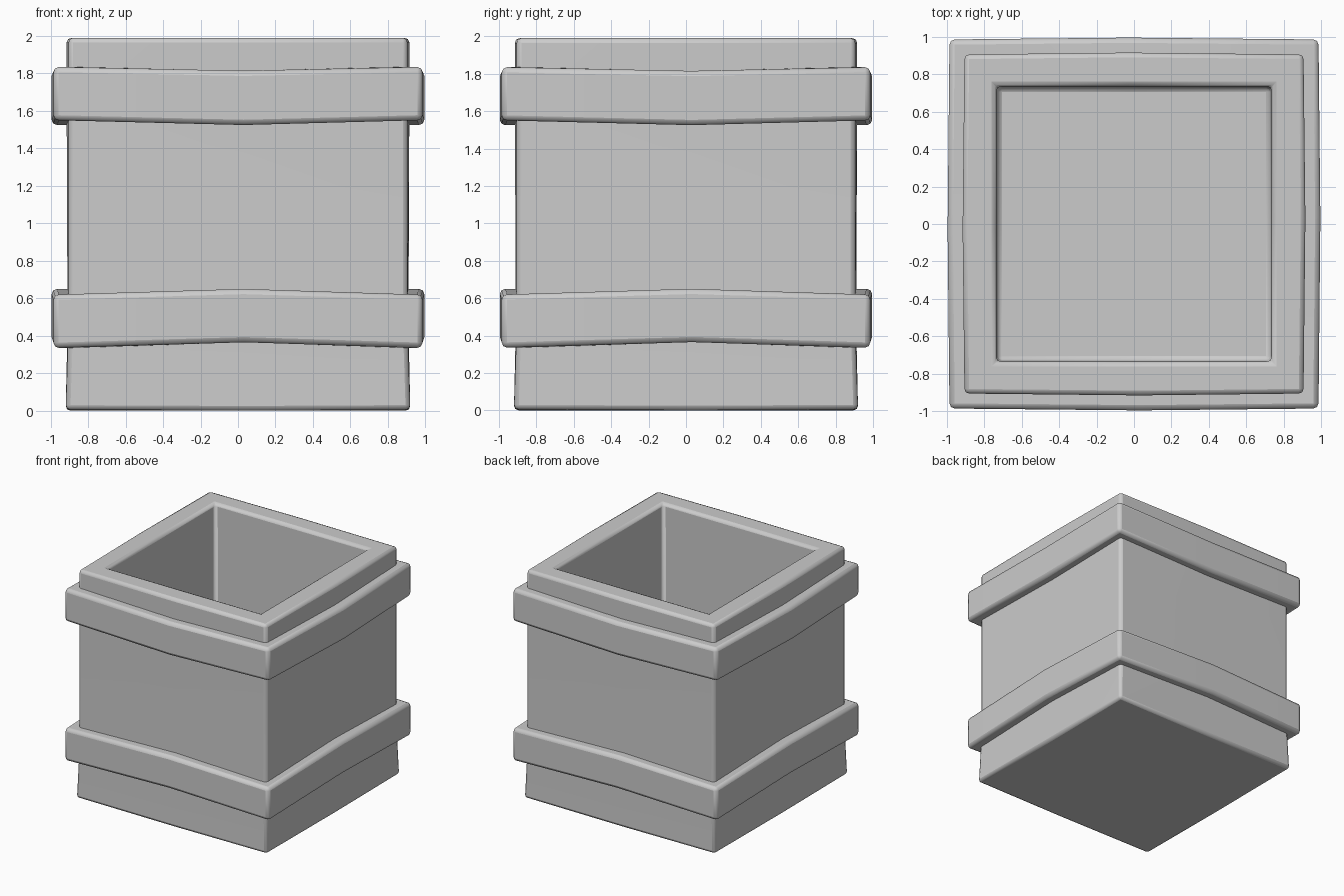
import bpy, bmesh, math

if "Cube" in bpy.data.objects:
    bpy.data.objects.remove(bpy.data.objects["Cube"])


def ring(bm, corner, z_corner, mid, z_mid):
    """Square loop of 8 points: corners plus side midpoints."""
    verts = []
    for i in range(4):
        a = i * math.pi / 2
        c, s = math.cos(a), math.sin(a)
        for x, y, z in ((corner, -corner, z_corner), (mid, 0.03, z_mid)):
            verts.append(bm.verts.new((x * c - y * s, x * s + y * c, z)))
    return verts


def build(name, profile, closed, bevel):
    bm = bmesh.new()
    rings = [ring(bm, *p) for p in profile]
    pairs = list(zip(rings, rings[1:]))
    if closed:
        pairs.append((rings[-1], rings[0]))
    else:
        bm.faces.new(rings[0])
        bm.faces.new(rings[-1])
    for a, b in pairs:
        for i in range(8):
            j = (i + 1) % 8
            bm.faces.new((a[i], a[j], b[j], b[i]))
    bmesh.ops.recalc_face_normals(bm, faces=bm.faces)
    mesh = bpy.data.meshes.new(name)
    bm.to_mesh(mesh)
    bm.free()
    ob = bpy.data.objects.new(name, mesh)
    bpy.context.collection.objects.link(ob)
    # softened edges
    mod = ob.modifiers.new("soft_edges", 'BEVEL')
    mod.width = bevel
    mod.segments = 2
    mod.limit_method = 'ANGLE'
    mod.angle_limit = math.radians(40)
    bpy.context.view_layer.objects.active = ob
    ob.select_set(True)
    bpy.ops.object.shade_smooth_by_angle(angle=math.radians(40))
    ob.select_set(False)
    return ob


# hollow square planter body, profile from base, over the rim, to the inner floor
build("planter_body", [
    (0.92, 0.005, 0.92, 0.0),
    (0.905, 0.45, 0.91, 0.45),
    (0.905, 1.65, 0.915, 1.65),
    (0.905, 1.99, 0.915, 1.99),
    (0.735, 1.99, 0.735, 1.99),
    (0.73, 0.15, 0.73, 0.15),
], False, 0.025)

# two raised bands that bow toward the middle of the body
for name, low, high, bow_low, bow_high in (
        ("lower_band", 0.335, 0.62, 0.03, 0.03),
        ("upper_band", 1.55, 1.835, -0.025, -0.02)):
    build(name, [
        (0.86, low, 0.86, low + bow_low),
        (0.985, low, 0.995, low + bow_low),
        (0.985, high, 0.995, high + bow_high),
        (0.86, high, 0.86, high + bow_high),
    ], True, 0.028)
